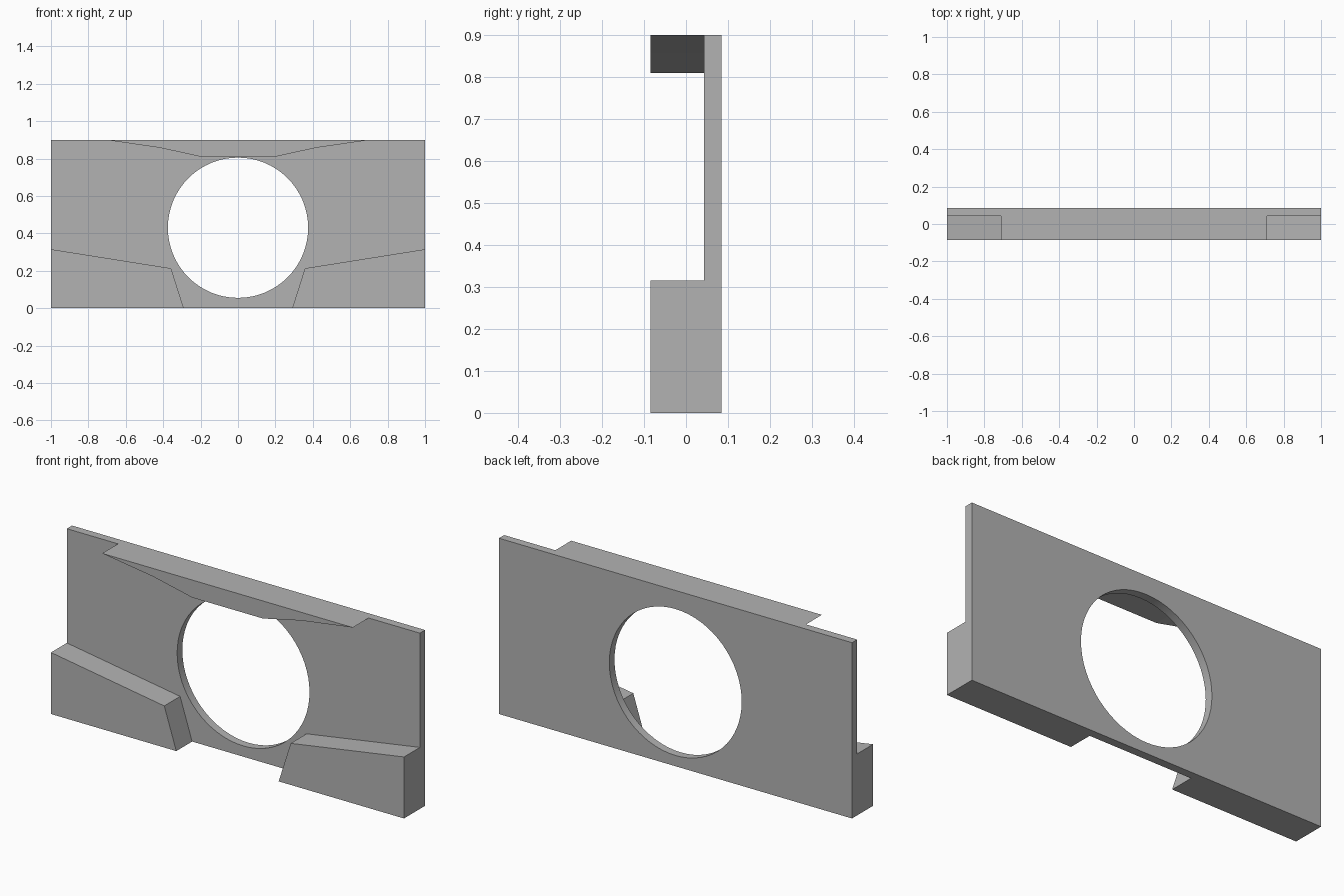
import bpy
import bmesh
import math

if "Cube" in bpy.data.objects:
    bpy.data.objects.remove(bpy.data.objects["Cube"], do_unlink=True)

FRONT, STEP, BACK = -0.085, 0.043, 0.085
HEIGHT = 0.9

grey = bpy.data.materials.new("plain_grey")
grey.use_nodes = True
grey.diffuse_color = (0.45, 0.45, 0.45, 1)
grey.node_tree.nodes["Principled BSDF"].inputs["Base Color"].default_value = grey.diffuse_color


def extrude_profile(name, points, y0, y1):
    """Prism from an x-z outline, running from y0 to y1."""
    bm = bmesh.new()
    face = bm.faces.new([bm.verts.new((x, y0, z)) for x, z in points])
    ext = bmesh.ops.extrude_face_region(bm, geom=[face])["geom"]
    moved = [v for v in ext if isinstance(v, bmesh.types.BMVert)]
    bmesh.ops.translate(bm, verts=moved, vec=(0, y1 - y0, 0))
    bmesh.ops.recalc_face_normals(bm, faces=bm.faces)
    mesh = bpy.data.meshes.new(name)
    bm.to_mesh(mesh)
    bm.free()
    mesh.materials.append(grey)
    obj = bpy.data.objects.new(name, mesh)
    bpy.context.collection.objects.link(obj)
    return obj


# Back plate with a round opening
plate = extrude_profile("back_plate", [(-1, 0), (1, 0), (1, HEIGHT), (-1, HEIGHT)], STEP, BACK)
bpy.ops.mesh.primitive_cylinder_add(vertices=64, radius=0.375, depth=0.5,
                                    location=(0, 0, 0.43), rotation=(math.pi / 2, 0, 0))
cutter = bpy.context.object
cutter.name = "opening_cutter"
cutter.data.materials.append(grey)
cutter.hide_render = True
cut = plate.modifiers.new("opening", 'BOOLEAN')
cut.operation = 'DIFFERENCE'
cut.solver = 'EXACT'
cut.object = cutter
bpy.context.view_layer.objects.active = plate
bpy.ops.object.modifier_apply(modifier=cut.name)
bpy.data.objects.remove(cutter, do_unlink=True)

# Smooth rim of the opening
bpy.ops.object.select_all(action='DESELECT')
plate.select_set(True)
bpy.ops.object.shade_smooth_by_angle(angle=math.radians(30))

# Top brow, tapering to both ends
half = [(0.2, 0.81), (0.42, 0.858), (0.71, HEIGHT)]
extrude_profile("top_brow", half + [(-x, z) for x, z in reversed(half)], FRONT, STEP)

# Sloped lower blocks, mirrored
for side, sign in (("left", 1), ("right", -1)):
    outline = [(1, 0), (0.29, 0), (0.358, 0.213), (1, 0.315)]
    extrude_profile(side + "_lower_block", [(sign * x, z) for x, z in outline], FRONT, STEP)
